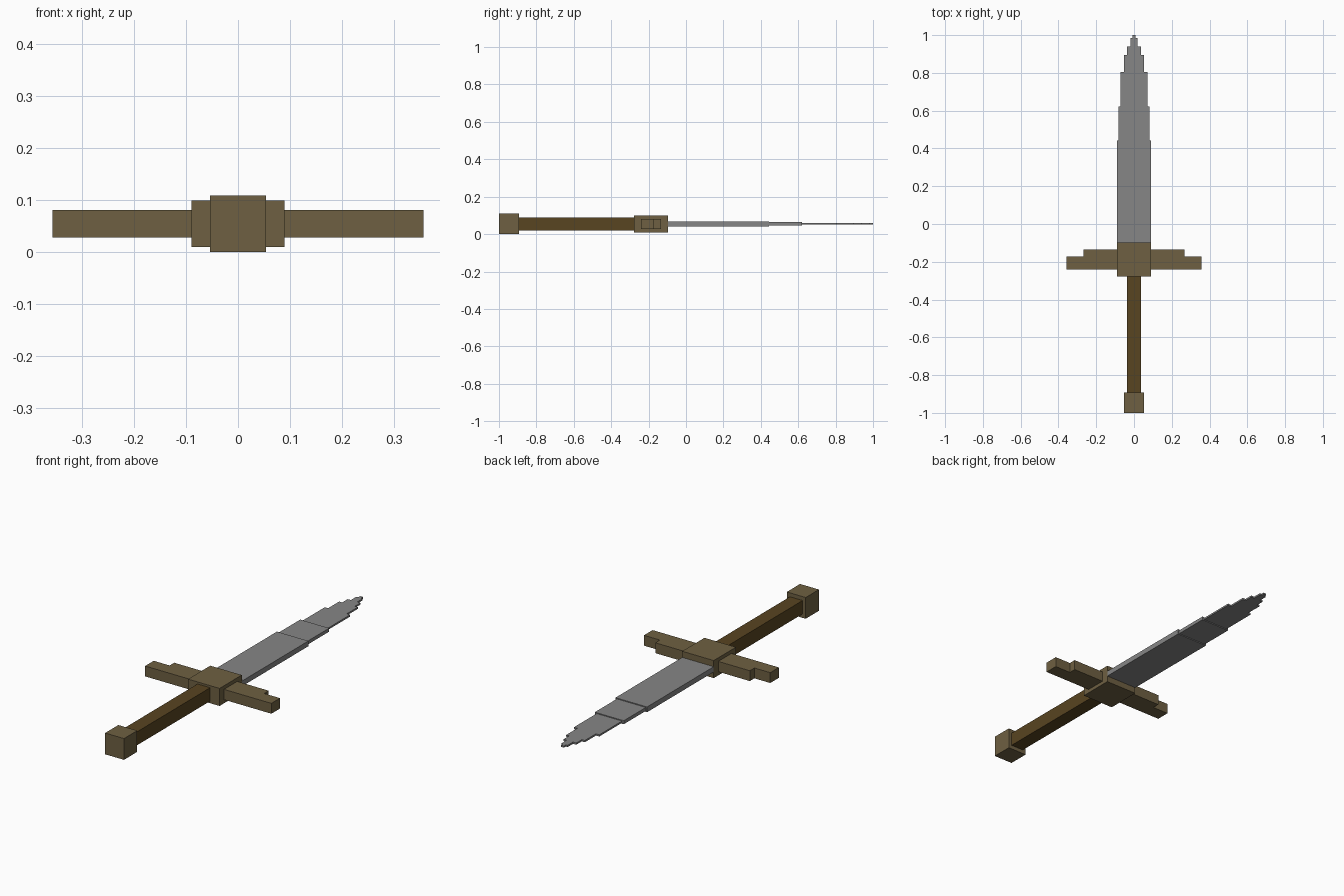
import bpy, bmesh

if "Cube" in bpy.data.objects:
    bpy.data.objects.remove(bpy.data.objects["Cube"])

MID = 0.0545  # height of the sword's centre plane


def material(name, color):
    m = bpy.data.materials.new(name)
    m.diffuse_color = (*color, 1)
    m.use_nodes = True
    m.node_tree.nodes["Principled BSDF"].inputs["Base Color"].default_value = m.diffuse_color
    return m


brass = material("dull brass", (0.156, 0.117, 0.054))
leather = material("brown grip", (0.098, 0.058, 0.015))
steel = material("grey steel", (0.238, 0.238, 0.238))


def slab(name, outline, half_height, mat):
    """Extrude a flat outline evenly above and below the centre plane."""
    bm = bmesh.new()
    face = bm.faces.new([bm.verts.new((x, y, MID - half_height)) for x, y in outline])
    top = bmesh.ops.extrude_face_region(bm, geom=[face])["geom"]
    bmesh.ops.translate(bm, vec=(0, 0, 2 * half_height),
                        verts=[g for g in top if isinstance(g, bmesh.types.BMVert)])
    bmesh.ops.recalc_face_normals(bm, faces=bm.faces)
    mesh = bpy.data.meshes.new(name)
    bm.to_mesh(mesh)
    bm.free()
    mesh.materials.append(mat)
    obj = bpy.data.objects.new(name, mesh)
    bpy.context.collection.objects.link(obj)
    return obj


def stepped(y, steps):
    """Symmetric outline from (half width, end y) steps, starting at y."""
    right = []
    for w, end in steps:
        right += [(w, y), (w, end)]
        y = end
    return right + [(-x, yy) for x, yy in reversed(right)]


# Hilt
slab("pommel", stepped(-1.0, [(0.0535, -0.893)]), 0.0545, brass)
slab("grip", stepped(-0.893, [(0.036, -0.277)]), 0.0345, leather)
slab("guard_block", stepped(-0.277, [(0.0893, -0.097)]), 0.045, brass)

# Crossguard arms with a notch at the blade side of each end
for side, sign in (("left", -1), ("right", 1)):
    arm = [(0.0893, -0.241), (0.358, -0.241), (0.358, -0.171),
           (0.268, -0.171), (0.268, -0.134), (0.0893, -0.134)]
    slab("guard_arm_" + side, [(sign * x, y) for x, y in arm], 0.0265, brass)

# Blade, thinner and narrower toward the tip
slab("blade_base", stepped(-0.097, [(0.0893, 0.443)]), 0.0135, steel)
slab("blade_middle", stepped(0.443, [(0.082, 0.621)]), 0.009, steel)
slab("blade_tip", stepped(0.621, [(0.072, 0.805), (0.053, 0.895), (0.036, 0.94),
                                  (0.018, 0.984), (0.008, 1.0)]), 0.0045, steel)
